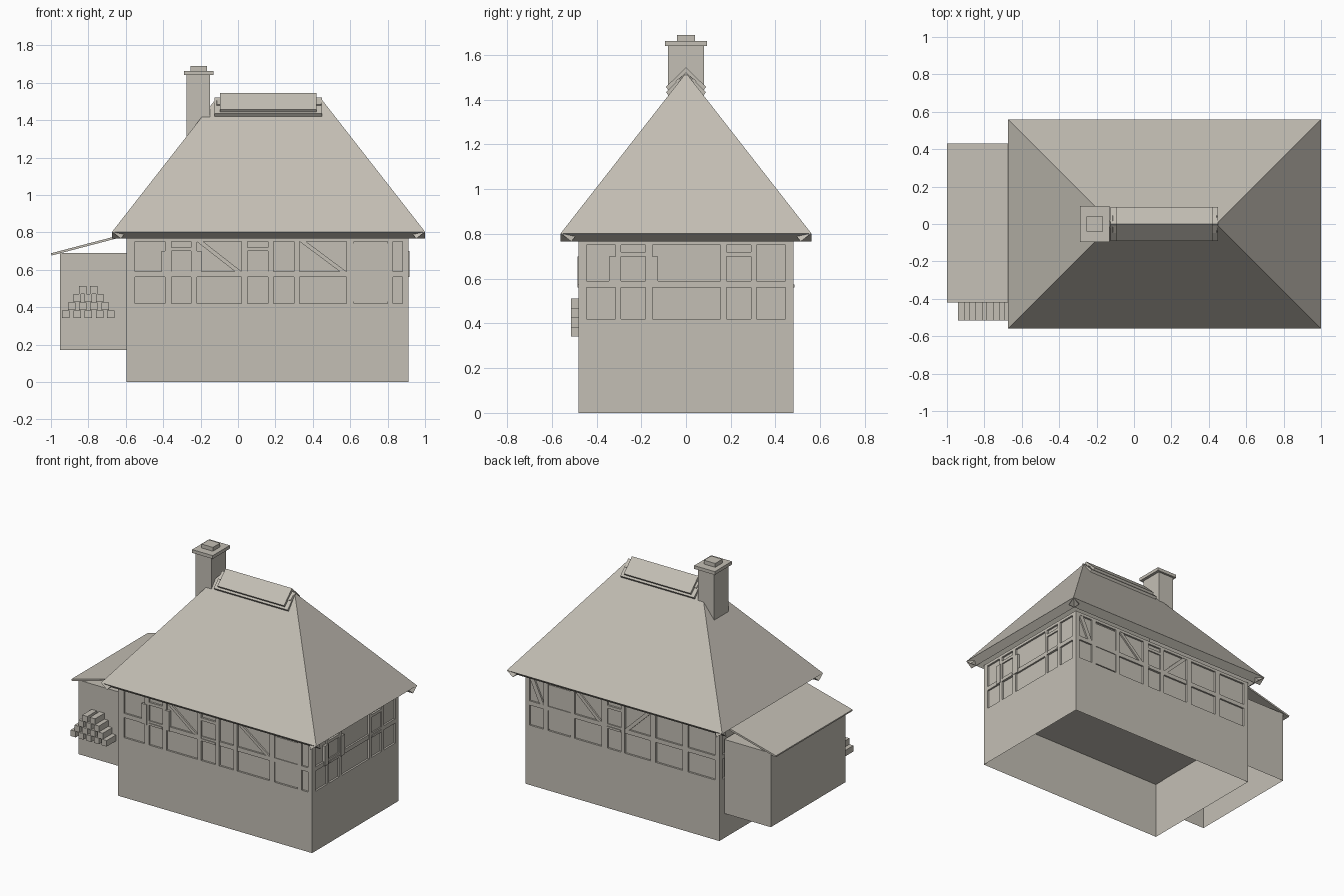
import bpy, bmesh
from mathutils import Vector

cube = bpy.data.objects.get("Cube")
if cube:
    bpy.data.objects.remove(cube, do_unlink=True)

clay = bpy.data.materials.new("warm_grey")
clay.use_nodes = True
COLOUR = (0.55, 0.52, 0.46, 1)
clay.diffuse_color = COLOUR
clay.node_tree.nodes["Principled BSDF"].inputs["Base Color"].default_value = COLOUR


def add_box(bm, lo, hi, open_bottom=False):
    """Axis-aligned box between two corners."""
    lo, hi = Vector(lo), Vector(hi)
    made = bmesh.ops.create_cube(bm, size=1)["verts"]
    for v in made:
        v.co = Vector([lo[i] if v.co[i] < 0 else hi[i] for i in range(3)])
    if open_bottom:
        low = [f for f in bm.faces if all(v in made for v in f.verts) and f.normal.z < -0.9]
        bm.normal_update()
        low = [f for f in bm.faces if f.normal.z < -0.9]
        bmesh.ops.delete(bm, geom=low, context="FACES_ONLY")


def add_slab(bm, points, offset):
    """Flat polygon thickened by an offset vector."""
    base = [Vector(p) for p in points]
    a = [bm.verts.new(p) for p in base]
    b = [bm.verts.new(p + Vector(offset)) for p in base]
    bm.faces.new(a)
    bm.faces.new(b[::-1])
    n = len(a)
    for i in range(n):
        j = (i + 1) % n
        bm.faces.new((a[j], a[i], b[i], b[j]))


def finish(name, bm):
    bmesh.ops.recalc_face_normals(bm, faces=bm.faces)
    mesh = bpy.data.meshes.new(name)
    bm.to_mesh(mesh)
    bm.free()
    mesh.materials.append(clay)
    obj = bpy.data.objects.new(name, mesh)
    bpy.context.collection.objects.link(obj)
    return obj


def box_object(name, *args, **kw):
    bm = bmesh.new()
    add_box(bm, *args, **kw)
    return finish(name, bm)


# House body: open plinth and recessed infill walls
X0, X1, Y, CX, DEPTH = -0.595, 0.912, 0.48, 0.1585, 0.013
SILL, RAIL0, RAIL1, TOP = 0.42, 0.56, 0.59, 0.77
box_object("plinth", (X0, -Y, 0), (X1, Y, 0.41), open_bottom=True)
box_object("infill_walls", (X0 + DEPTH, -Y + DEPTH, 0.405), (X1 - DEPTH, Y - DEPTH, TOP))


class Wall:
    """Collects timbers on one wall, in along-wall and height coordinates."""

    def __init__(self, axis, face, sign):
        self.axis, self.face, self.sign = axis, face, sign
        self.bm = bmesh.new()

    def point(self, u, z, out):
        w = self.face + self.sign * out
        return (u, w, z) if self.axis == "y" else (w, u, z)

    def bar(self, u0, u1, z0, z1, out=0.0):
        a, b = self.point(u0, z0, -DEPTH - 0.005), self.point(u1, z1, out)
        add_box(self.bm, [min(p) for p in zip(a, b)], [max(p) for p in zip(a, b)])

    def brace(self, u_top, u_low, width=0.035):
        s = width if u_low > u_top else -width
        corners = [(u_top, 0.75), (u_top + s, 0.75), (u_low, RAIL1), (u_low - s, RAIL1)]
        pts = [self.point(u, z, -0.002) for u, z in corners]
        add_slab(self.bm, pts, Vector(self.point(0, 0, -DEPTH)) - Vector(self.point(0, 0, 0)))

    def frame(self, start, end, bays):
        edges = [start] + [u for bay in bays for u in bay] + [end]
        for u0, u1 in zip(edges[::2], edges[1::2]):
            self.bar(u0, u1, 0.405, TOP)
        self.bar(start, end, 0.405, SILL)
        self.bar(start, end, 0.75, TOP)
        for u0, u1 in bays:
            self.bar(u0, u1, RAIL0, RAIL1, -0.001)

    def window(self, u0, u1, shutters=False):
        self.bar(u0, u1, 0.70, 0.72)
        self.bar(u0, u1, RAIL0, RAIL1 - 0.015, 0.004)
        self.bar(u0, u1, RAIL1, 0.70, -0.009)
        if shutters:
            w = 0.04
            self.bar(u0 - 0.015 - w, u0 - 0.015, RAIL0, 0.70, 0.005)
            self.bar(u1 + 0.015, u1 + 0.015 + w, RAIL0, 0.70, 0.005)

    def door(self, u0, u1):
        self.bar(u0, u1, 0.43, 0.74, -0.006)


# Front timbers
front = Wall("y", -Y, -1)
front.frame(X0, X1, [(-0.55, -0.39), (-0.355, -0.25), (-0.22, 0.02), (0.05, 0.16),
                     (0.19, 0.30), (0.33, 0.58), (0.62, 0.80), (0.83, 0.88)])
front.window(-0.355, -0.25, shutters=True)
front.window(0.05, 0.16)
front.door(0.62, 0.80)
front.brace(-0.22, 0.02)
front.brace(0.33, 0.58)
finish("front_timbers", front.bm)

# Back timbers
back = Wall("y", Y, 1)
back.frame(X0, X1, [(-0.56, -0.35), (-0.31, -0.10), (-0.06, 0.14), (0.17, 0.275),
                    (0.32, 0.53), (0.56, 0.735), (0.77, 0.88)])
back.window(0.17, 0.275)
back.door(0.56, 0.735)
back.brace(0.88, 0.77)
back.brace(0.53, 0.32)
back.brace(-0.06, 0.14)
finish("back_timbers", back.bm)

# Gable-end timbers
east = Wall("x", X1, 1)
east.frame(-Y, Y, [(-0.445, -0.315), (-0.29, -0.18), (-0.15, 0.155), (0.18, 0.29), (0.315, 0.445)])
east.window(-0.29, -0.18, shutters=True)
east.window(0.18, 0.29)
finish("left_timbers", east.bm)
west = Wall("x", X0, -1)
west.frame(-Y, Y, [(-0.445, -0.15), (-0.12, 0.12), (0.15, 0.445)])
finish("right_timbers", west.bm)

# Hipped roof: four thick slopes
EX0, EX1, EY, EZ, RZ, THICK = -0.673, 1.0, 0.56, 0.803, 1.52, 0.06
a, b, c, d = (EX0, -EY, EZ), (EX1, -EY, EZ), (EX1, EY, EZ), (EX0, EY, EZ)
r0, r1 = (EX0 + EY, 0, RZ), (EX1 - EY, 0, RZ)
bm = bmesh.new()
for slope in ((a, b, r1, r0), (b, c, r1), (c, d, r0, r1), (d, a, r0)):
    p = [Vector(q) for q in slope]
    normal = (p[1] - p[0]).cross(p[2] - p[0]).normalized()
    add_slab(bm, slope, -normal * THICK)
finish("hipped_roof", bm)

# Ridge cap: folded top layer over a longer lower layer
for name, x0, x1, peak in (("ridge_cap", -0.097, 0.42, 1.545), ("ridge_underlayer", -0.125, 0.448, 1.522)):
    bm = bmesh.new()
    for s in (-1, 1):
        low = peak - 0.088
        add_slab(bm, [(x0, 0, peak), (x1, 0, peak), (x1, s * 0.09, low), (x0, s * 0.09, low)],
                 (0, -s * 0.012, -0.015))
    finish(name, bm)

# Chimney
box_object("chimney_stack", (-0.275, -0.08, 1.25), (-0.15, 0.08, 1.645))
box_object("chimney_cap", (-0.29, -0.095, 1.64), (-0.13, 0.095, 1.663))
box_object("chimney_pot", (-0.255, -0.04, 1.66), (-0.167, 0.04, 1.69))

# Lean-to shed
box_object("shed_walls", (-0.953, -0.41, 0.17), (X0 + 0.003, 0.42, 0.69), open_bottom=True)
bm = bmesh.new()
add_slab(bm, [(-1.0, -0.42, 0.688), (-0.6, -0.42, 0.793), (-0.6, 0.43, 0.793), (-1.0, 0.43, 0.688)],
         (0.003, 0, -0.012))
finish("shed_roof", bm)

# Stacked firewood
bm = bmesh.new()
for row in range(4):
    for i in range(5 - row):
        x, z = -0.92 + 0.03 * row + 0.06 * i, 0.362 + 0.043 * row
        add_box(bm, (x - 0.02, -0.515, z - 0.021), (x + 0.02, -0.40, z + 0.021))
finish("firewood_stack", bm)
